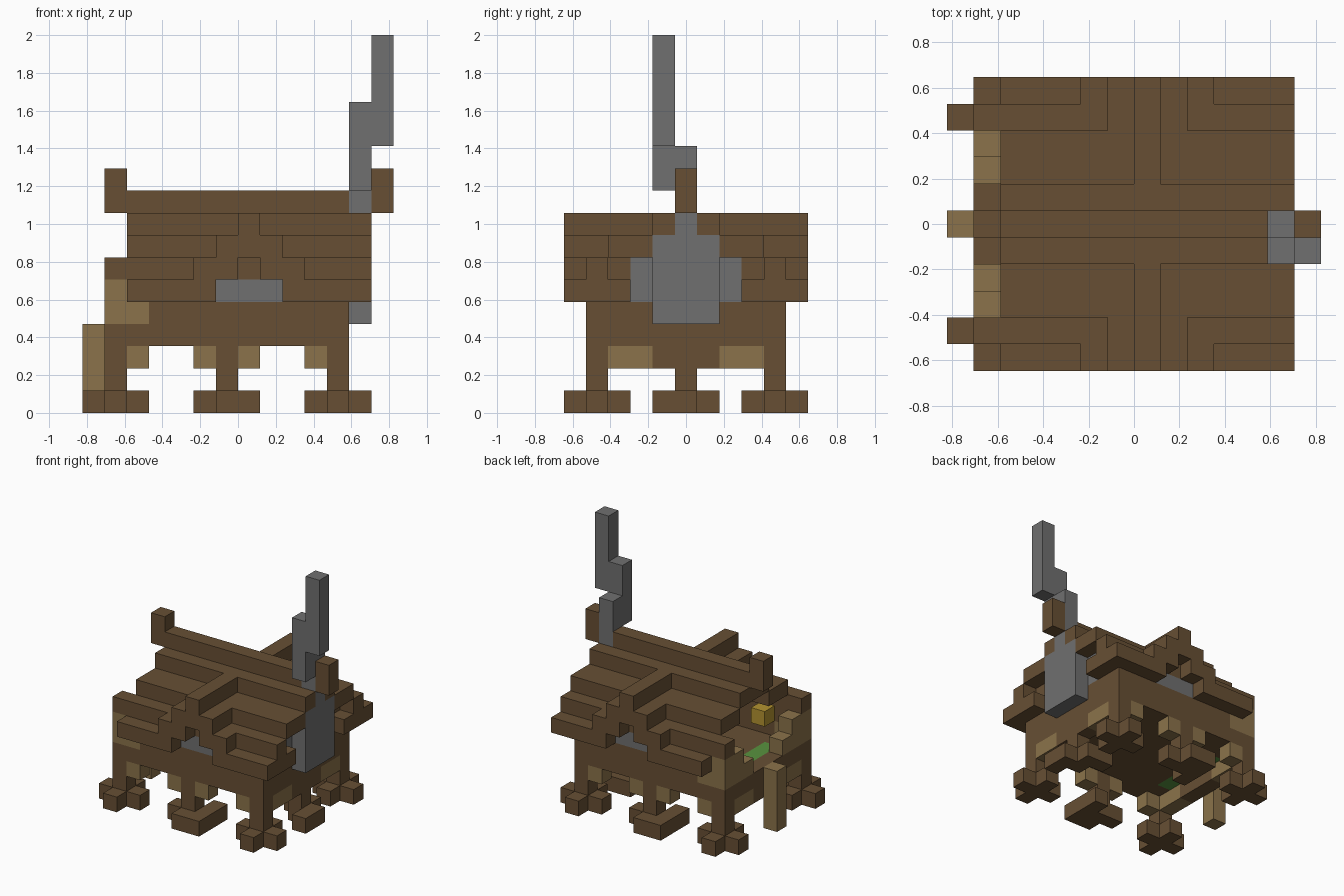
import bpy
import bmesh
from mathutils import Vector

if "Cube" in bpy.data.objects:
    bpy.data.objects.remove(bpy.data.objects["Cube"], do_unlink=True)

U = 2 / 17
ORIGIN = Vector((-7, -5.5, 0))
COLOURS = {
    "dark_wood": (0.136, 0.078, 0.034),
    "light_wood": (0.258, 0.171, 0.069),
    "stone": (0.162, 0.162, 0.162),
    "green_rug": (0.10, 0.29, 0.05),
    "yellow_glow": (0.45, 0.29, 0.03),
}
materials = {}
for name, rgb in COLOURS.items():
    mat = bpy.data.materials.new(name)
    mat.use_nodes = True
    mat.diffuse_color = (*rgb, 1)
    bsdf = mat.node_tree.nodes["Principled BSDF"]
    bsdf.inputs["Base Color"].default_value = (*rgb, 1)
    bsdf.inputs["Roughness"].default_value = 0.9
    materials[name] = mat

cells = {}


def span(v):
    return range(v[0], v[1] + 1) if isinstance(v, tuple) else (v,)


def block(part, colour, x, y, z, mirror=False):
    """Fill an inclusive range of grid cells; mirror repeats it front to back."""
    for i in span(x):
        for j in span(y):
            for k in span(z):
                cells[i, j, k] = (part, colour)
                if mirror:
                    cells[i, 10 - j, k] = (part, colour)


WOOD, TAN, STONE = "dark_wood", "light_wood", "stone"

# Floor with a rug by the open end
block("floor", WOOD, (1, 11), (1, 9), 3)
block("rug", "green_rug", 2, (3, 7), 3)

# Long walls with pale corner boards and stone gable infill
block("long_walls", WOOD, (1, 11), 1, (4, 5), True)
block("long_walls", TAN, 1, 1, (4, 5), True)
block("long_walls", TAN, 2, 1, 4, True)
block("long_walls", STONE, (6, 8), 1, 5, True)

# End wall behind the chimney
block("end_wall", WOOD, 11, (2, 8), (4, 6))
block("end_wall", STONE, 11, (3, 7), (5, 6))
block("end_wall", STONE, 11, (4, 6), 7)

# Open end with stepped railings and a pole
block("railing", TAN, 1, (2, 3), 4, True)
block("railing", TAN, 1, 2, 5, True)
block("pole", TAN, 0, 5, (0, 3))

# Lamp boxes inside
block("lamp", "yellow_glow", 3, 2, 5, True)

# Legs with pale braces
for i in (1, 6, 11):
    block("legs", WOOD, i, 1, (0, 2), True)
block("legs", WOOD, 11, 5, (0, 2))
for i in (2, 5, 7, 10):
    block("braces", TAN, i, 1, 2, True)
for i in (1, 11):
    block("braces", TAN, i, (2, 3), 2, True)
    block("braces", WOOD, i, (4, 6), 2)

# Cross-shaped corner feet
for i in (1, 11):
    block("feet", WOOD, (i - 1, i + 1), 1, 0, True)
    block("feet", WOOD, i, (0, 2), 0, True)

# Crooked middle feet, turned half round on the far side
for i, j in ((6, 0), (7, 0), (7, 1), (7, 2), (5, 1)):
    block("feet", WOOD, i, j, 0)
    block("feet", WOOD, 12 - i, 10 - j, 0)
block("feet", WOOD, 12, (4, 5), 0)
block("feet", WOOD, (10, 11), 6, 0)

# Main roof, stepped up to the ridge
block("main_roof", WOOD, (2, 5), 0, 5, True)
block("main_roof", WOOD, (9, 12), 0, 5, True)
block("main_roof", WOOD, 12, (1, 2), 5, True)
block("main_roof", WOOD, (1, 12), 1, 6, True)
block("main_roof", WOOD, (2, 12), (2, 3), 7, True)
block("main_roof", WOOD, (2, 12), (4, 6), 8)
block("ridge", WOOD, (1, 11), 5, 9)
block("ridge", WOOD, 1, 5, 10)
block("ridge", WOOD, 13, 5, (9, 10))

# Cross gables on both long sides
block("cross_gables", WOOD, (5, 6), 0, 6, True)
block("cross_gables", WOOD, (8, 9), 0, 6, True)
block("cross_gables", WOOD, (6, 8), (0, 1), 7, True)
block("cross_gables", WOOD, 7, (0, 3), 8, True)

# Crooked chimney
block("chimney", STONE, 12, (4, 6), (4, 7))
block("chimney", STONE, 12, 5, (8, 11))
block("chimney", STONE, 12, 4, (10, 13))
block("chimney", STONE, 13, 4, (12, 16))


def build(part):
    """Make one object from the exposed cell sides of a part."""
    mesh = bpy.data.meshes.new(part)
    used = sorted({c for p, c in cells.values() if p == part})
    for c in used:
        mesh.materials.append(materials[c])
    bm = bmesh.new()
    for cell, (owner, colour) in cells.items():
        if owner != part:
            continue
        centre = Vector(cell) + Vector((0.5, 0.5, 0.5))
        for axis in range(3):
            for sign in (-1, 1):
                n = Vector((0, 0, 0))
                n[axis] = sign
                if tuple(int(a + b) for a, b in zip(cell, n)) in cells:
                    continue
                a = Vector((0, 0, 0))
                a[(axis + 1) % 3] = 0.5
                b = n.cross(a)
                mid = centre + n * 0.5
                corners = (mid - a - b, mid + a - b, mid + a + b, mid - a + b)
                face = bm.faces.new([bm.verts.new((c + ORIGIN) * U) for c in corners])
                face.material_index = used.index(colour)
    bmesh.ops.remove_doubles(bm, verts=bm.verts, dist=0.001)
    bmesh.ops.dissolve_limit(bm, angle_limit=0.01, verts=bm.verts,
                             edges=bm.edges, delimit={"MATERIAL"})
    bm.to_mesh(mesh)
    bm.free()
    obj = bpy.data.objects.new(part, mesh)
    bpy.context.collection.objects.link(obj)


for part in sorted({p for p, c in cells.values()}):
    build(part)
